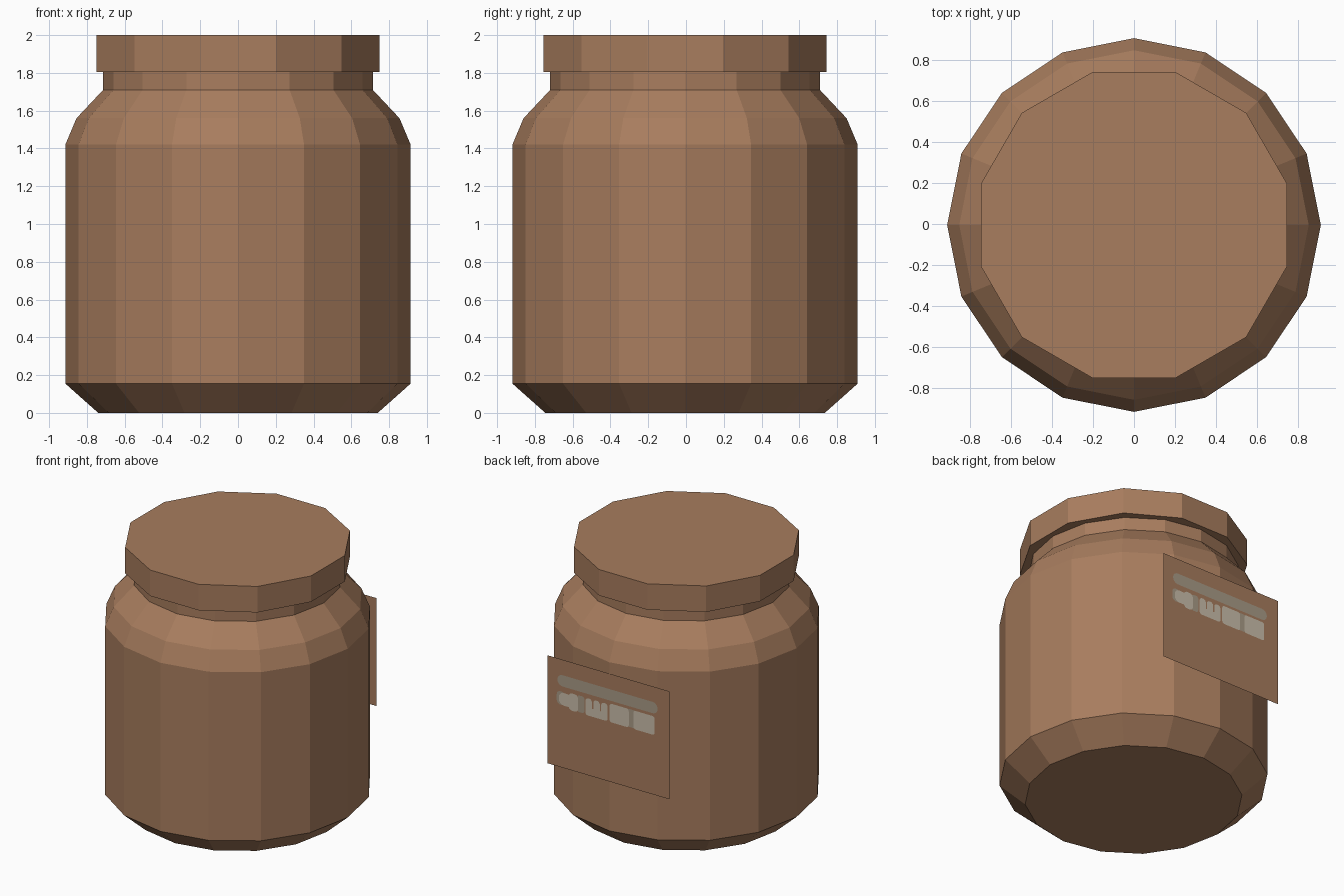
import bpy, bmesh
from math import cos, sin, pi, radians

cube = bpy.data.objects.get("Cube")
if cube:
    bpy.data.objects.remove(cube, do_unlink=True)

AXIS_Y = -0.005   # the jar sits slightly forward of the label
LABEL_Y = 0.917


def material(name, rgb):
    m = bpy.data.materials.new(name)
    m.use_nodes = True
    m.diffuse_color = (*rgb, 1)
    m.node_tree.nodes["Principled BSDF"].inputs["Base Color"].default_value = (*rgb, 1)
    return m


brown = material("warm_brown", (0.392, 0.205, 0.112))
cream = material("pale_cream", (0.60, 0.52, 0.41))
taupe = material("taupe_grey", (0.40, 0.33, 0.245))


def finish(name, bm, mat):
    mesh = bpy.data.meshes.new(name)
    bm.to_mesh(mesh)
    bm.free()
    mesh.materials.append(mat)
    obj = bpy.data.objects.new(name, mesh)
    bpy.context.collection.objects.link(obj)
    return obj


def turned(name, profile, sides, turn, mat):
    """Closed faceted solid from (radius, height) rings."""
    bm = bmesh.new()
    rings = []
    for r, z in profile:
        angles = [turn + 2 * pi * i / sides for i in range(sides)]
        rings.append([bm.verts.new((r * cos(a), AXIS_Y + r * sin(a), z)) for a in angles])
    for low, high in zip(rings, rings[1:]):
        for i in range(sides):
            j = (i + 1) % sides
            bm.faces.new((low[i], low[j], high[j], high[i]))
    bm.faces.new(rings[0][::-1])
    bm.faces.new(rings[-1])
    return finish(name, bm, mat)


def plate(name, shapes, y, mat, steps=5):
    """Flat rounded shapes (x0, x1, z0, z1, corner radius) facing the back."""
    bm = bmesh.new()
    for x0, x1, z0, z1, r in shapes:
        corners = [(x1 - r, z1 - r), (x0 + r, z1 - r), (x0 + r, z0 + r), (x1 - r, z0 + r)]
        verts = []
        for k, (cx, cz) in enumerate(corners):
            for s in range(steps + 1 if r else 1):
                a = pi / 2 * (k + s / steps)
                verts.append(bm.verts.new((cx + r * cos(a), y, cz + r * sin(a))))
        bm.faces.new(verts[::-1])
    return finish(name, bm, mat)


# Jar: chamfered base, straight wall, rounded shoulder and neck
turned("jar_body", [(0.74, 0), (0.914, 0.155), (0.914, 1.42), (0.855, 1.56),
                    (0.714, 1.71), (0.714, 1.81)], 16, 0, brown)

# Twelve-sided lid
turned("lid", [(0.776, 1.805), (0.776, 2.0)], 12, radians(15), brown)

# Flat label on the back
plate("label", [(-0.507, 0.507, 0.53, 1.34, 0)], LABEL_Y, brown)

# Long painted stripe, with small shadow patches beneath it
plate("label_stripe", [(-0.408, 0.424, 1.14, 1.225, 0.042)], LABEL_Y + 0.002, taupe)
plate("label_shadow_patches", [(0.36, 0.43, 1.0, 1.1, 0.03), (0.2, 0.26, 0.985, 1.11, 0.02),
                               (-0.23, -0.16, 0.985, 1.12, 0.01)], LABEL_Y + 0.002, taupe)

# Row of pale abstract dabs: lozenge, three-prong comb, block, block
prongs = [(x, x + 0.055, 0.99, 1.11, 0.025) for x in (0.005, 0.07, 0.135)]
plate("label_dabs", [(0.25, 0.33, 0.98, 1.11, 0.03), (0.30, 0.41, 1.0, 1.095, 0.04),
                     (0.005, 0.19, 0.98, 1.04, 0.02), *prongs,
                     (-0.17, -0.01, 0.98, 1.12, 0.02),
                     (-0.383, -0.21, 0.98, 1.12, 0.015)], LABEL_Y + 0.004, cream)
